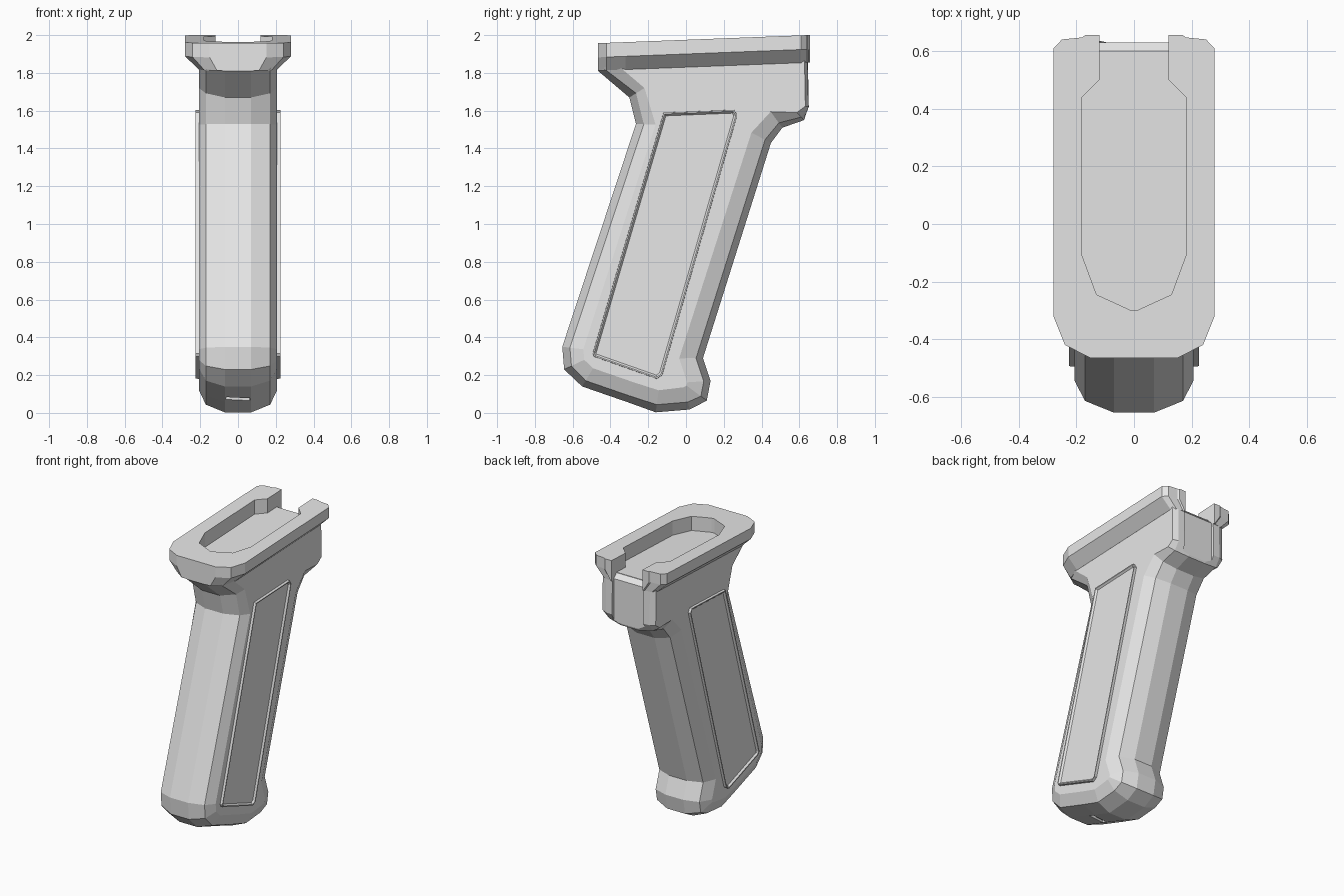
import bpy, bmesh, math
from mathutils import Vector

if "Cube" in bpy.data.objects:
    bpy.data.objects.remove(bpy.data.objects["Cube"])

grey = bpy.data.materials.new("grey polymer")
grey.diffuse_color = (0.8, 0.8, 0.8, 1)
grey.use_nodes = True
grey.node_tree.nodes["Principled BSDF"].inputs["Base Color"].default_value = grey.diffuse_color


def loft(name, rings):
    """Closed solid through rings with equal point counts."""
    bm = bmesh.new()
    loops = [[bm.verts.new(p) for p in r] for r in rings]
    n = len(loops[0])
    for a, b in zip(loops, loops[1:]):
        for i in range(n):
            j = (i + 1) % n
            bm.faces.new((a[i], a[j], b[j], b[i]))
    bm.faces.new(loops[0][::-1])
    bm.faces.new(loops[-1])
    bmesh.ops.recalc_face_normals(bm, faces=bm.faces)
    me = bpy.data.meshes.new(name)
    bm.to_mesh(me)
    bm.free()
    me.materials.append(grey)
    ob = bpy.data.objects.new(name, me)
    bpy.context.collection.objects.link(ob)
    return ob


def inset(pts, dists):
    """Mitred inward offset of a counter-clockwise outline."""
    out = []
    for i, p in enumerate(pts):
        p, a, b = Vector(p), Vector(pts[i - 1]), Vector(pts[(i + 1) % len(pts)])
        d1, d2 = (p - a).normalized(), (b - p).normalized()
        n1, n2 = Vector((-d1.y, d1.x)), Vector((-d2.y, d2.x))
        m = (n1 + n2) / (1 + n1.dot(n2))
        out.append(p + m * dists[i])
    return out


def side_ring(x, pts):
    return [(x, p[0], p[1]) for p in pts]


def boolean(target, tool, op):
    m = target.modifiers.new(op.lower(), 'BOOLEAN')
    m.operation = op
    m.solver = 'EXACT'
    m.object = tool
    tool.hide_render = True
    tool.hide_viewport = True


# Side outline of the grip: y, z, edge inset, side-face inset
outline = [
    (-.55, .14, .035, .11), (-.31, .057, .035, .11), (-.16, .003, .04, .115),
    (.02, .018, .04, .12), (.11, .065, .035, .12), (.13, .17, .035, .12),
    (.09, .29, .035, .12), (.45, 1.43, .035, .115), (.51, 1.51, .03, .10),
    (.625, 1.55, .02, .05), (.652, 1.62, .004, .02), (.646, 1.93, .004, .02),
    (-.44, 1.89, .004, .03), (-.465, 1.81, .03, .09), (-.30, 1.67, .04, .09),
    (-.265, 1.53, .04, .10), (-.655, .35, .04, .11), (-.645, .23, .04, .11),
]
core = [(p[0], p[1]) for p in outline]
edge = inset(core, [p[2] for p in outline])
face = inset(core, [p[3] for p in outline])
layers = [(.07, core), (.17, edge), (.207, face)]
grip = loft("grip_body", [side_ring(-x, p) for x, p in reversed(layers)]
            + [side_ring(x, p) for x, p in layers])

# Sloped top flange with a chamfered underside
half = [(.17, .656), (.18, .648), (.25, .641), (.28, .61),
        (.28, -.32), (.24, -.42), (.15, -.466)]
plan = half + [(-x, y) for x, y in reversed(half)]


def slope(y, drop):
    return 1.957 + .0385 * (y + .47) - drop


flange = loft("top_flange", [[(x * k, y, slope(y, d)) for x, y in plan]
                             for k, d in ((.74, .145), (1, .075), (1, 0))])
boolean(grip, flange, 'UNION')

# Pocket in the top, open at the back
half = [(.12, .80), (.12, .50), (.18, .44), (.18, -.11), (.13, -.245), (.01, -.30)]
plan = half + [(-x, y) for x, y in reversed(half)]
pocket = loft("pocket_cutter", [[(x, y, slope(y, d)) for x, y in plan]
                                for d in (.10, -.2)])
boolean(grip, pocket, 'DIFFERENCE')

# Shallow channel down the back, with a sloped lip into the pocket
channel = [(.63, 1.4), (.8, 1.4), (.8, 2.1), (.60, 2.1), (.60, 1.895), (.63, 1.865)]
channel_cut = loft("channel_cutter", [side_ring(-.12, channel), side_ring(.12, channel)])
boolean(grip, channel_cut, 'DIFFERENCE')

# Screw slot in the underside
a = math.radians(8)
slot = [(u * math.cos(a) - v * math.sin(a), -.36 + u * math.sin(a) + v * math.cos(a))
        for u, v in ((-.065, -.018), (.065, -.018), (.065, .018), (-.065, .018))]
slot_cut = loft("slot_cutter", [[(x, y, z) for x, y in slot] for z in (-.1, .097)])
boolean(grip, slot_cut, 'DIFFERENCE')

# Raised rim panel on each side
panel = [(-.155, .18), (-.125, .20), (.272, 1.575), (.255, 1.605),
         (-.12, 1.59), (-.495, .315), (-.487, .297)]
for side, label in ((1, "right"), (-1, "left")):
    rings = [side_ring(side * x, inset(panel, [d] * len(panel)))
             for x, d in ((.19, 0), (.225, .001), (.225, .008), (.213, .018))]
    loft(label + "_side_panel", rings)
